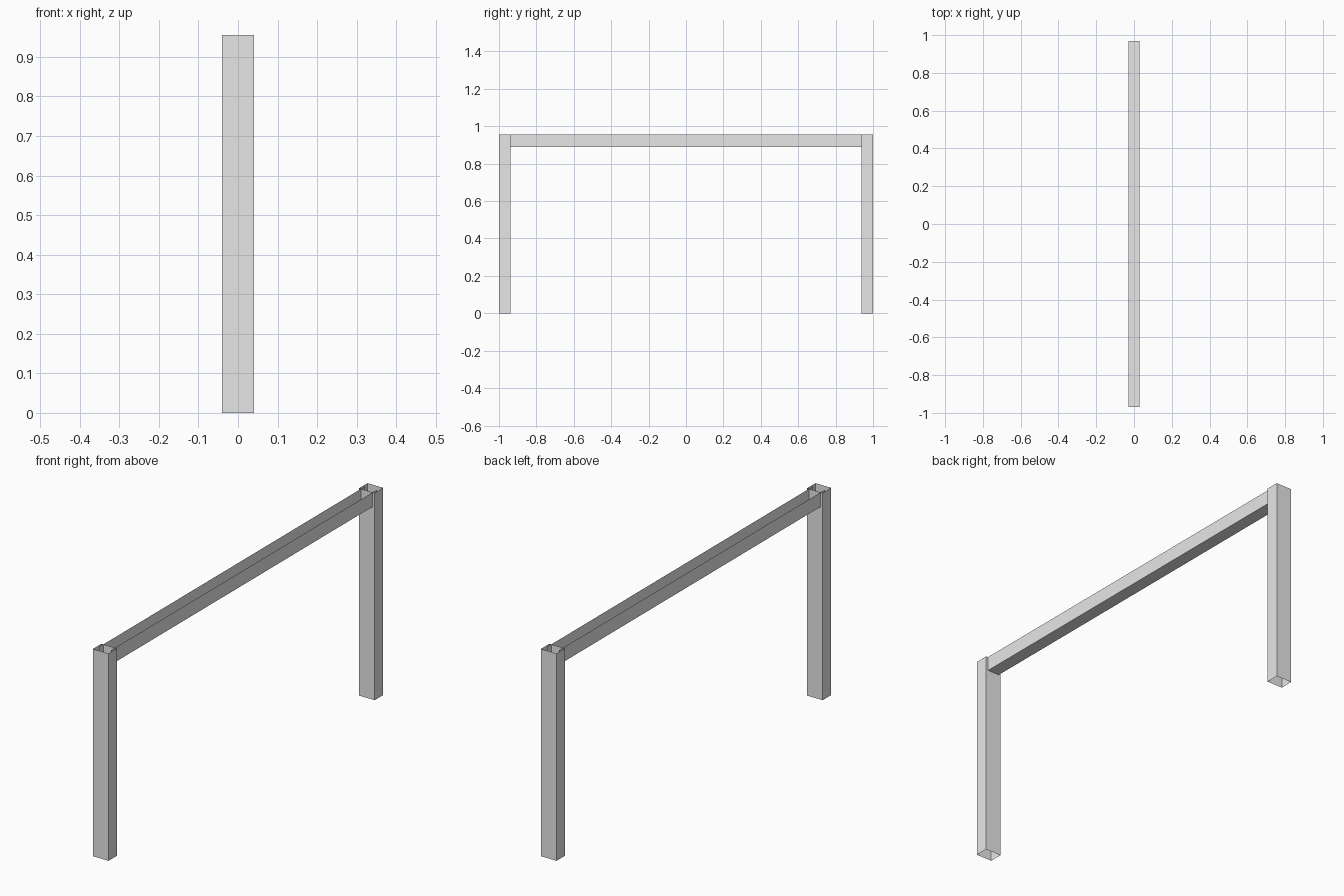
import bpy
import bmesh

if "Cube" in bpy.data.objects:
    bpy.data.objects.remove(bpy.data.objects["Cube"], do_unlink=True)

HEIGHT = 0.955
LEG_WIDTH, LEG_DEPTH = 0.08, 0.062
BEAM_WIDTH, BEAM_HEIGHT = 0.06, 0.066
LEG_Y = 1 - LEG_DEPTH / 2

grey = bpy.data.materials.new("plain grey")
grey.use_nodes = True
grey.diffuse_color = (0.8, 0.8, 0.8, 1)
grey.node_tree.nodes["Principled BSDF"].inputs["Base Color"].default_value = grey.diffuse_color


def open_box(name, size, centre, open_sides):
    """Thin-walled box without the faces whose normals are open_sides."""
    bm = bmesh.new()
    bmesh.ops.create_cube(bm, size=1)
    bm.normal_update()
    bmesh.ops.delete(
        bm, context="FACES",
        geom=[f for f in bm.faces if tuple(round(c) for c in f.normal) in open_sides])
    bmesh.ops.scale(bm, vec=size, verts=bm.verts)
    bmesh.ops.translate(bm, vec=centre, verts=bm.verts)
    mesh = bpy.data.meshes.new(name)
    bm.to_mesh(mesh)
    bm.free()
    mesh.materials.append(grey)
    obj = bpy.data.objects.new(name, mesh)
    bpy.context.collection.objects.link(obj)


UP, DOWN, FRONT, BACK = (0, 0, 1), (0, 0, -1), (0, -1, 0), (0, 1, 0)

# Hollow legs, open at both ends
for name, side in (("front_leg", -1), ("back_leg", 1)):
    open_box(name, (LEG_WIDTH, LEG_DEPTH, HEIGHT), (0, side * LEG_Y, HEIGHT / 2), (UP, DOWN))

# Channel beam, open on top, reaching the middle of each leg
open_box("top_beam", (BEAM_WIDTH, 2 * LEG_Y, BEAM_HEIGHT),
         (0, 0, HEIGHT - BEAM_HEIGHT / 2), (UP, FRONT, BACK))
